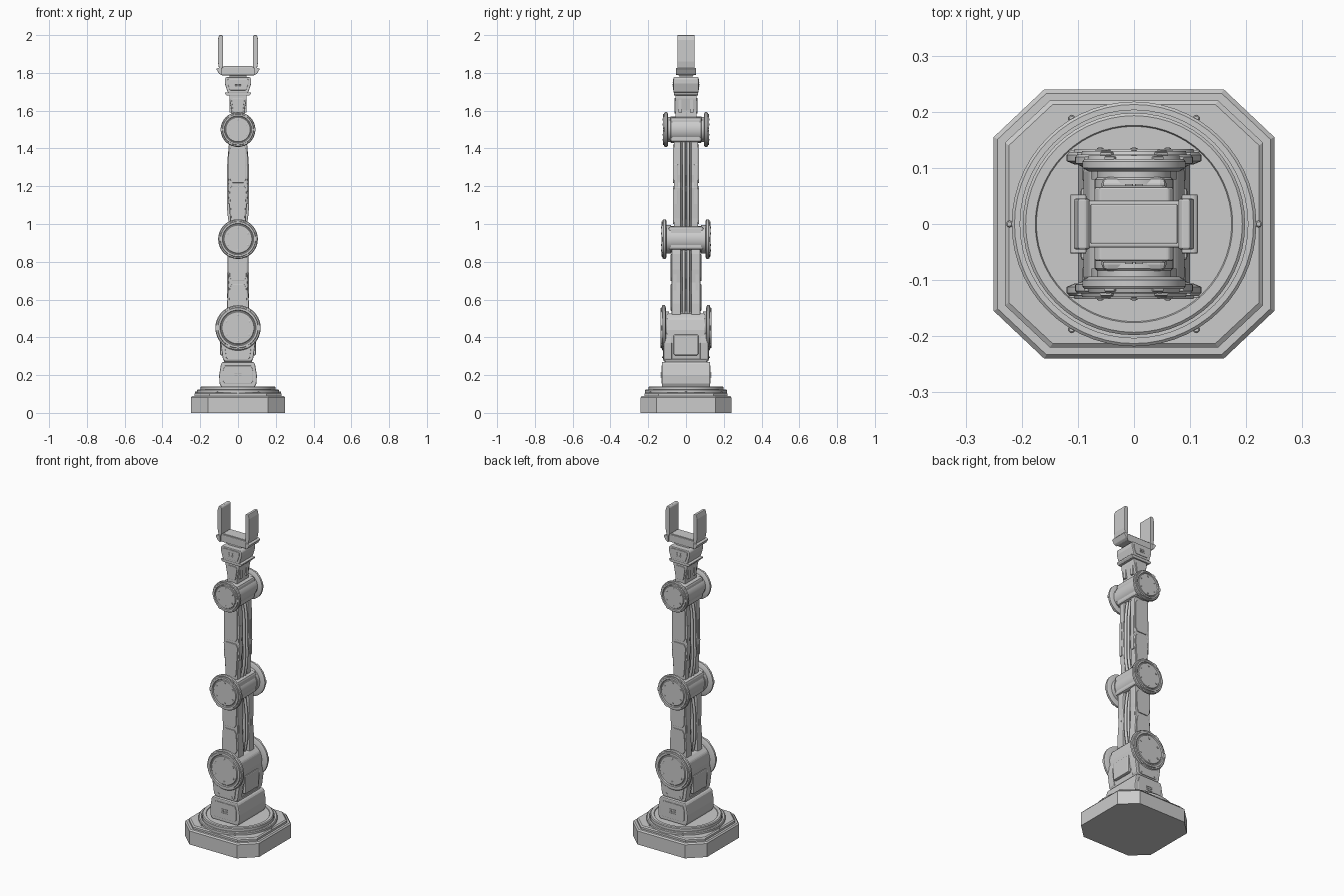
import bpy, math
from mathutils import Matrix, Vector

if "Cube" in bpy.data.objects:
    bpy.data.objects.remove(bpy.data.objects["Cube"])


def make(name, verts, faces, bevel=0.0, smooth=False):
    me = bpy.data.meshes.new(name)
    me.from_pydata(verts, [], faces)
    ob = bpy.data.objects.new(name, me)
    bpy.context.collection.objects.link(ob)
    bpy.context.view_layer.objects.active = ob
    bpy.ops.object.select_all(action='DESELECT')
    ob.select_set(True)
    bpy.ops.object.mode_set(mode='EDIT')
    bpy.ops.mesh.select_all(action='SELECT')
    bpy.ops.mesh.normals_make_consistent(inside=False)
    bpy.ops.object.mode_set(mode='OBJECT')
    if smooth:
        bpy.ops.object.shade_smooth_by_angle(angle=math.radians(30))
    if bevel:
        m = ob.modifiers.new("bevel", 'BEVEL')
        m.width, m.segments, m.limit_method = bevel, 2, 'ANGLE'
    return ob


def loft(name, rings, bevel=0.0):
    """Skin between equal-length rings of points, capped at both ends."""
    n = len(rings[0])
    verts = [p for r in rings for p in r]
    faces = [(k*n+i, k*n+(i+1) % n, (k+1)*n+(i+1) % n, (k+1)*n+i)
             for k in range(len(rings)-1) for i in range(n)]
    faces += [tuple(range(n)), tuple(range(len(verts)-n, len(verts)))]
    return make(name, verts, faces, bevel)


def prism(name, right, y0, y1, bevel=0.004):
    """Extrude along y a left-right symmetric profile given as (x, z), bottom to top."""
    prof = right + [(-x, z) for x, z in reversed(right)]
    return loft(name, [[(x, y, z) for x, z in prof] for y in (y0, y1)], bevel)


def box(name, c, s, bevel=0.003):
    (x, y, z), (a, b, h) = c, s
    ring = lambda k: [(x+i*a/2, y+j*b/2, k) for i, j in ((-1, -1), (1, -1), (1, 1), (-1, 1))]
    return loft(name, [ring(z-h/2), ring(z+h/2)], bevel)


def turned(name, prof, z=0.0, side=0, seg=56):
    """Revolve (radius, height) about z, or about the y axis (side = +-1) at height z."""
    verts = []
    for r, h in prof:
        for i in range(seg):
            a = 2*math.pi*i/seg
            u, v = r*math.cos(a), r*math.sin(a)
            verts.append((u, side*h, z+v) if side else (u, v, z+h))
    n = len(prof)
    faces = [(k*seg+i, k*seg+(i+1) % seg, (k+1)*seg+(i+1) % seg, (k+1)*seg+i)
             for k in range(n-1) for i in range(seg)]
    faces += [tuple(range(seg)), tuple(range((n-1)*seg, n*seg))]
    return make(name, verts, faces, smooth=True)


def octagon(hx, hy, cx, cy, z):
    q = [(hx, hy-cy), (hx-cx, hy)]
    q += [(-x, y) for x, y in reversed(q)]
    return [(x, y, z) for x, y in q + [(-x, -y) for x, y in q]]


def cable(name, pts, radius):
    cu = bpy.data.curves.new(name, 'CURVE')
    cu.dimensions, cu.bevel_depth, cu.bevel_resolution = '3D', radius, 3
    sp = cu.splines.new('BEZIER')
    sp.bezier_points.add(len(pts)-1)
    for b, p in zip(sp.bezier_points, pts):
        b.co = p
        b.handle_left_type = b.handle_right_type = 'AUTO'
    bpy.context.collection.objects.link(bpy.data.objects.new(name, cu))


# Base: octagonal foot, raised deck, turntable rings
loft("base_foot", [octagon(.25, .24, .09, .085, 0), octagon(.25, .24, .09, .085, .082),
                   octagon(.243, .233, .087, .082, .09)])
loft("base_deck", [octagon(.23, .22, .08, .075, .088), octagon(.23, .22, .08, .075, .102),
                   octagon(.223, .213, .078, .073, .108)])
turned("turntable", [(.218, .1), (.218, .12), (.213, .124), (.203, .124), (.203, .118),
                     (.198, .118), (.198, .137), (.193, .141), (.176, .141), (.174, .137)])
for i in range(6):
    a = math.pi/3*i
    turned("base_bolt", [(.006, .104), (.006, .112), (.004, .114)], seg=12).location = (
        .222*math.cos(a), .217*math.sin(a), 0)

# Pedestal block with side vents
prism("pedestal", [(.087, .135), (.098, .155), (.1, .2), (.09, .258), (.082, .27)], -.128, .128, .006)
prism("pedestal_saddle", [(.072, .265), (.078, .285)], -.11, .11)
for s in (1, -1):
    prism("pedestal_panel", [(.07, .155), (.08, .17), (.08, .22), (.07, .25)], s*.124, s*.131, .002)
    for k in range(3):
        for d in (-1, 1):
            box("pedestal_vent", (d*.011, s*.132, .19+k*.011), (.017, .004, .005), .001)

# Shoulder fork and body
prism("shoulder_body", [(.072, .275), (.088, .37), (.09, .44), (.08, .5), (.055, .525)], -.102, .102, .008)
for s in (1, -1):
    prism("shoulder_fork", [(.068, .272), (.08, .285), (.092, .37), (.088, .42)], s*.075, s*.119, .005)
    prism("shoulder_panel", [(.05, .282), (.062, .29), (.07, .35)], s*.116, s*.123, .002)
    box("shoulder_side_cover", (s*.083, 0, .36), (.024, .13, .11), .006)
    for d in (1, -1):
        turned("fork_bolt", [(.005, .12), (.005, .126)], z=.295, side=s, seg=10).location.x = d*.045


# Joints: a barrel with a dished, bolted disc on both ends
def joint(name, z, r, half, barrel, face):
    turned(name+"_barrel", [(barrel-.006, -half), (barrel, -half+.006),
                            (barrel, half-.006), (barrel-.006, half)], z, 1)
    for s in (1, -1):
        turned(name+"_hub", [(r*.72, half-.015), (r*.72, face-.018)], z, s)
        turned(name+"_disc", [(r*.88, face-.028), (r, face-.022), (r, face-.011), (r*.96, face-.006),
                              (r*.9, face-.006), (r*.88, face), (r*.79, face), (r*.76, face-.006),
                              (r*.73, face-.006), (r*.70, face-.002), (r*.69, face-.002)], z, s)
        for i in range(6):
            a = math.pi/3*(i+.5)
            b = turned(name+"_bolt", [(r*.05, face-.004), (r*.05, face+.001), (r*.03, face+.002)],
                       0, s, 10)
            b.location = (r*.58*math.cos(a), 0, z+r*.58*math.sin(a))
            # raised clips around the rim
            c = box(name+"_clip", (0, 0, 0), (r*.22, .006, r*.1), .0015)
            c.matrix_world = (Matrix.Translation((0, s*(face-.005), z)) @
                              Matrix.Rotation(a, 4, 'Y') @ Matrix.Translation((0, 0, r*.92)))


joint("shoulder", .45, .12, .104, .075, .134)
joint("elbow", .92, .105, .094, .07, .130)
joint("wrist", 1.5, .092, .085, .07, .122)
box("elbow_housing", (0, 0, .925), (.124, .186, .124), .012)
box("wrist_housing", (0, 0, 1.5), (.116, .168, .132), .012)


# Arm links: narrow core, two side rails, face panels, cables in the gap
def arm(name, outline, half, split):
    core = [(x*.68, z) for x, z in outline]
    prism(name+"_core", core, -half+.01, half-.01)
    z0, z1 = outline[0][1], outline[-1][1]
    width = lambda z: next(a[0]+(b[0]-a[0])*(z-a[1])/(b[1]-a[1])
                           for a, b in zip(outline, outline[1:]) if a[1] <= z <= b[1])
    for s in (1, -1):
        prism(name+"_rail", outline, s*.027, s*half, .005)
        for lo, hi in ((z0+.04, split-.008), (split+.008, z1-.04)):
            e = [(width(z)*k, z) for z, k in ((lo, .62), (lo+.02, .84), (hi-.02, .84), (hi, .62))]
            prism(name+"_panel", e, s*(half-.003), s*(half+.005), .002)
        for d in (1, -1):
            # slim side strips on each rail
            zc = (z0+z1)/2
            box(name+"_strip", (d*(width(zc)-.001), s*(half*.5+.02), zc), (.008, .018, (z1-z0)*.42), .002)
            cable(name+"_cable", [(d*.03, s*.012, z0), (d*.047, s*.012, z0+.09), (d*.05, s*.012, zc),
                                  (d*.045, s*.012, z1-.09), (d*.03, s*.012, z1)], .0085)


arm("lower_arm", [(.058, .5), (.058, .58), (.05, .69), (.055, .76), (.055, .84), (.05, .88)], .076, .69)
arm("upper_arm", [(.04, .96), (.042, 1.03), (.054, 1.19), (.049, 1.22), (.052, 1.26),
                  (.05, 1.4), (.046, 1.46)], .064, 1.21)

# Wrist neck and flange
prism("wrist_neck", [(.034, 1.55), (.034, 1.6), (.046, 1.665), (.046, 1.683)], -.056, .056)
for s in (1, -1):
    prism("wrist_neck_panel", [(.02, 1.585), (.026, 1.6), (.034, 1.655), (.026, 1.667)], s*.053, s*.06, .002)
    for d in (1, -1):
        box("wrist_rib", (d*.038, s*.03, 1.63), (.014, .02, .08), .003)
prism("wrist_flange", [(.06, 1.68), (.07, 1.69), (.07, 1.697)], -.064, .064, .002)

# Gripper head with vents
prism("gripper_head", [(.05, 1.695), (.056, 1.7), (.07, 1.745), (.07, 1.768), (.062, 1.778)], -.066, .066)
for s in (1, -1):
    prism("head_panel", [(.042, 1.708), (.056, 1.745), (.056, 1.762), (.05, 1.768)], s*.063, s*.069, .002)
    for k in range(3):
        for d in (-1, 1):
            box("head_vent", (d*.009, s*.07, 1.73+k*.009), (.014, .003, .004), .001)
prism("gripper_neck", [(.045, 1.77), (.045, 1.795)], -.035, .035)

# Palm with flared ends, and two fingers
prism("gripper_palm", [(.085, 1.787), (.095, 1.793), (.1, 1.815), (.095, 1.828), (.08, 1.832)], -.042, .042)
box("palm_pad", (0, 0, 1.833), (.155, .07, .008), .002)
for s in (1, -1):
    e = [(s*x, z) for x, z in ((.085, 1.787), (.1, 1.795), (.115, 1.82), (.108, 1.826), (.085, 1.826))]
    loft("palm_end", [[(x, y, z) for x, z in e] for y in (-.053, .053)], .003)
    f = [(s*x, z) for x, z in ((.085, 1.82), (.1, 1.82), (.107, 1.86), (.107, 1.975),
                               (.1, 2.0), (.085, 2.0), (.079, 1.992), (.079, 1.84))]
    loft("gripper_finger", [[(x, y, z) for x, z in f] for y in (-.045, .045)], .003)
